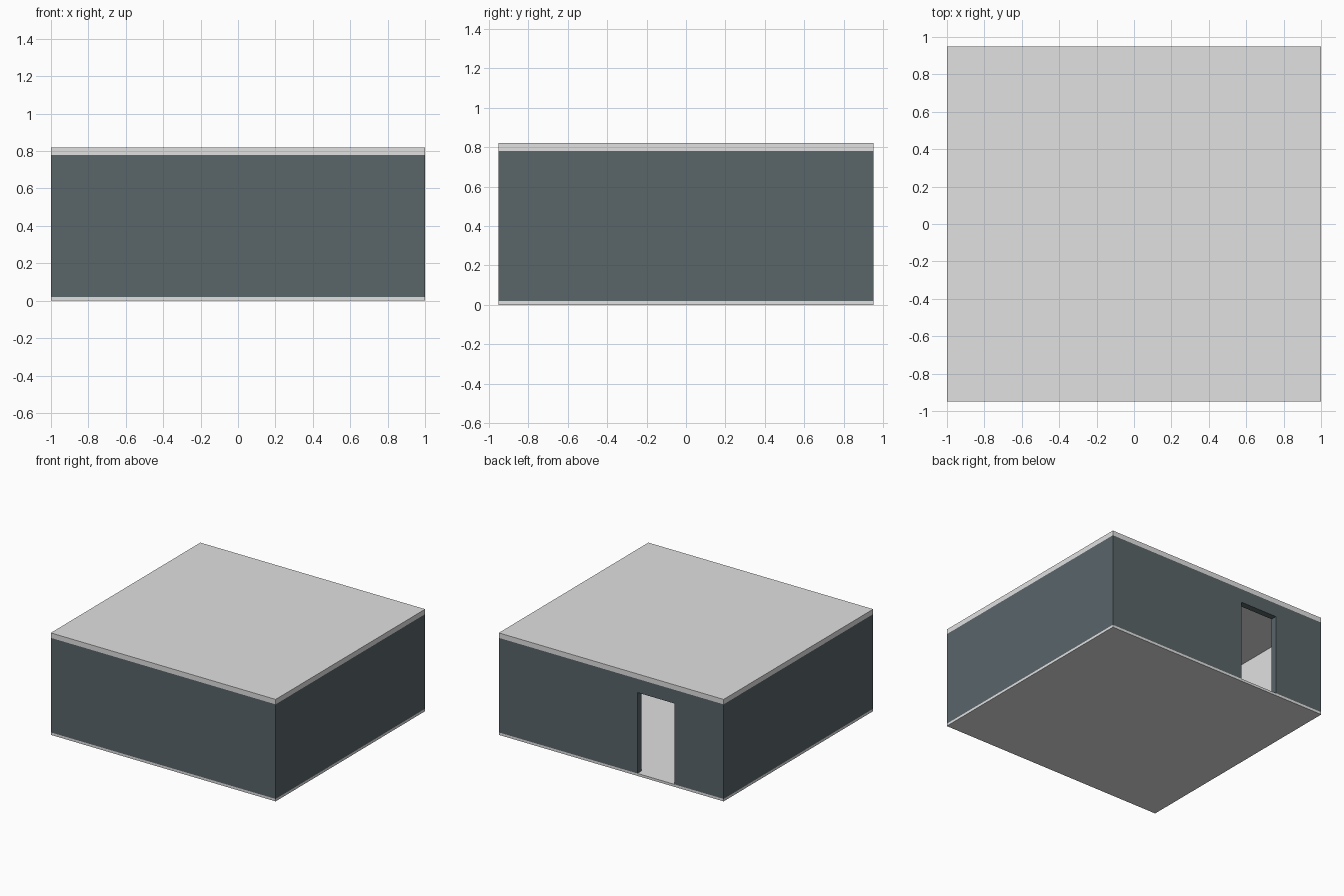
import bpy, bmesh
from mathutils import Vector

if "Cube" in bpy.data.objects:
    bpy.data.objects.remove(bpy.data.objects["Cube"])

HX, HY = 1.0, 0.95            # half footprint
FLOOR, EAVE, TOP = 0.02, 0.78, 0.82
T = 0.05                      # wall thickness


def material(name, rgb):
    m = bpy.data.materials.new(name)
    m.diffuse_color = (*rgb, 1.0)
    m.use_nodes = True
    m.node_tree.nodes["Principled BSDF"].inputs["Base Color"].default_value = m.diffuse_color
    return m


light = material("light_grey", (0.75, 0.75, 0.75))
slate = material("dark_slate", (0.100, 0.130, 0.141))


def box(name, lo, hi, mat=None):
    lo, hi = Vector(lo), Vector(hi)
    bm = bmesh.new()
    bmesh.ops.create_cube(bm, size=1.0)
    for v in bm.verts:
        v.co = Vector([(v.co[i] + 0.5) * (hi[i] - lo[i]) + lo[i] for i in range(3)])
    me = bpy.data.meshes.new(name)
    bm.to_mesh(me)
    bm.free()
    ob = bpy.data.objects.new(name, me)
    bpy.context.collection.objects.link(ob)
    if mat:
        me.materials.append(mat)
    return ob


# floor and roof slabs
box("floor_slab", (-HX, -HY, 0), (HX, HY, FLOOR), light)
box("roof_slab", (-HX, -HY, EAVE), (HX, HY, TOP), light)

# walls: solid block, hollowed out, with a doorway cut through the back
walls = box("walls", (-HX, -HY, FLOOR), (HX, HY, EAVE), slate)
cutters = [
    box("room_cutter", (-HX + T, -HY + T, -0.2), (HX - T, HY - T, 1.0)),
    box("door_cutter", (-0.565, HY - 2 * T, -0.1), (-0.233, HY + T, 0.67)),
]
for c in cutters:
    mod = walls.modifiers.new(c.name, 'BOOLEAN')
    mod.operation = 'DIFFERENCE'
    mod.solver = 'EXACT'
    mod.object = c
    c.hide_render = True
dg = bpy.context.evaluated_depsgraph_get()
mesh = bpy.data.meshes.new_from_object(walls.evaluated_get(dg))
walls.modifiers.clear()
walls.data = mesh
for c in cutters:
    bpy.data.objects.remove(c)

# room-side wall faces are light, everything else slate
mesh.materials.clear()
mesh.materials.append(slate)
mesh.materials.append(light)
for p in mesh.polygons:
    c, n = p.center, p.normal
    on_x = abs(n.x) > 0.9 and abs(abs(c.x) - (HX - T)) < 0.002
    on_y = abs(n.y) > 0.9 and abs(abs(c.y) - (HY - T)) < 0.002
    p.material_index = 1 if on_x or on_y else 0
    p.use_smooth = False
